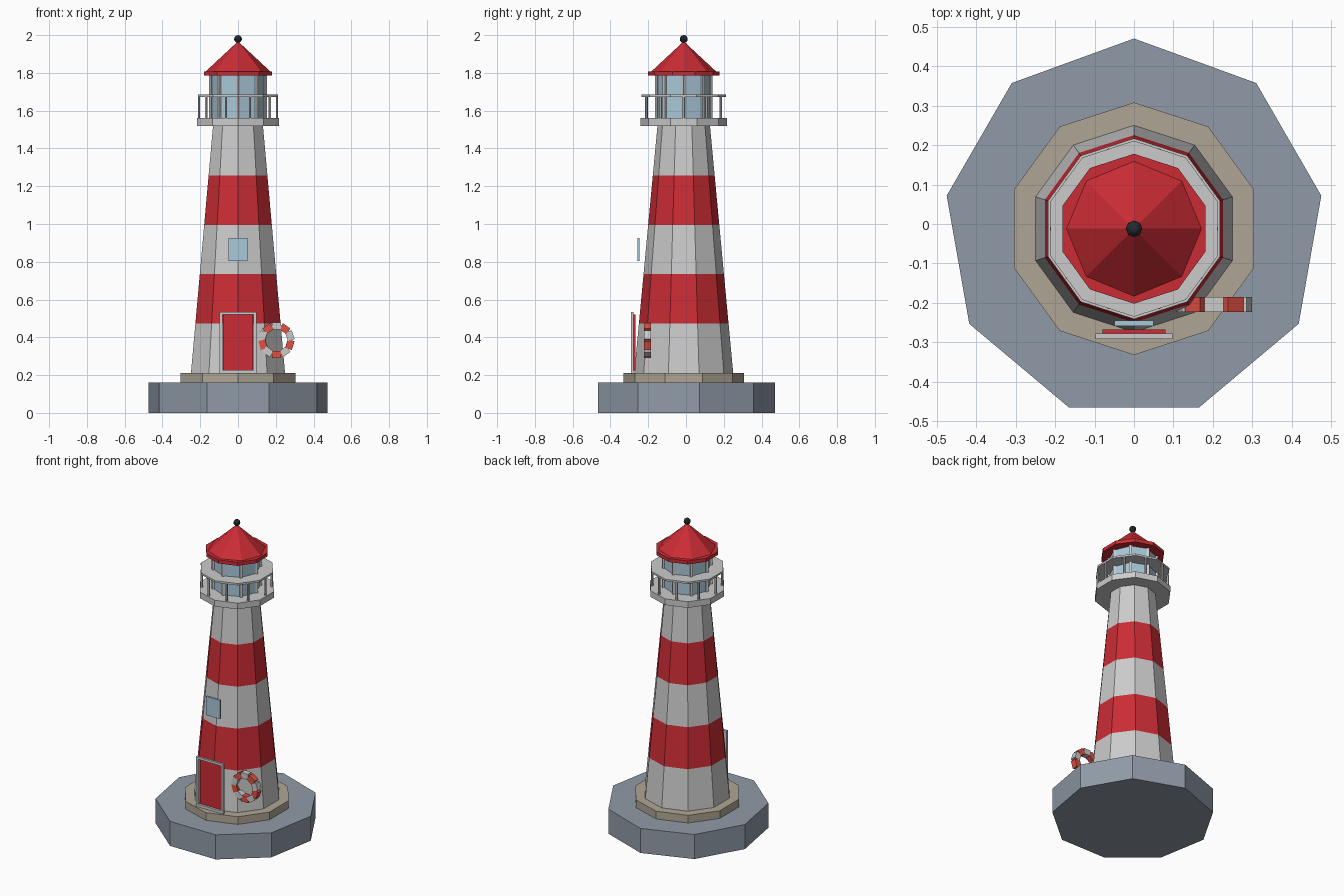
import bpy, bmesh
from math import sin, cos, pi, radians
from mathutils import Matrix

if "Cube" in bpy.data.objects:
    bpy.data.objects.remove(bpy.data.objects["Cube"])

CY = -0.012  # y of the tower axis


def material(name, r, g, b):
    m = bpy.data.materials.new(name)
    m.diffuse_color = (r, g, b, 1)
    m.use_nodes = True
    m.node_tree.nodes["Principled BSDF"].inputs["Base Color"].default_value = m.diffuse_color
    return m


RED = material("red_paint", 0.6, 0.025, 0.035)
ORANGE = material("buoy_red", 0.75, 0.08, 0.055)
STONE = material("slate_stone", 0.28, 0.33, 0.39)
SAND = material("sand_stone", 0.43, 0.38, 0.30)
GLASS = material("pale_glass", 0.40, 0.58, 0.70)
BLACK = material("black_metal", 0.02, 0.025, 0.03)


def finish(name, bm, mats=()):
    bmesh.ops.recalc_face_normals(bm, faces=bm.faces)
    me = bpy.data.meshes.new(name)
    bm.to_mesh(me)
    bm.free()
    for m in mats:
        me.materials.append(m)
    ob = bpy.data.objects.new(name, me)
    bpy.context.collection.objects.link(ob)
    return ob


def prism(name, n, r0, r1, z0, z1, mat=None, x=0, y=CY):
    """n-sided prism, frustum or cone with one corner at the back (+y)."""
    bm = bmesh.new()
    bmesh.ops.create_cone(bm, cap_ends=True, segments=n, radius1=r0, radius2=r1, depth=z1 - z0,
                          matrix=Matrix.Translation((x, y, (z0 + z1) / 2)))
    # put a corner exactly on +y
    v = min(bm.verts, key=lambda p: p.co.z)
    a = math_angle(v.co.x - x, v.co.y - y)
    bmesh.ops.rotate(bm, cent=(x, y, 0), matrix=Matrix.Rotation(pi / 2 - a, 3, 'Z'), verts=bm.verts)
    return finish(name, bm, [mat] if mat else [])


def math_angle(x, y):
    from math import atan2
    return atan2(y, x)


def box(name, x0, x1, y0, y1, z0, z1, mat=None):
    bm = bmesh.new()
    m = Matrix.Translation(((x0 + x1) / 2, (y0 + y1) / 2, (z0 + z1) / 2))
    m = m @ Matrix.Diagonal((x1 - x0, y1 - y0, z1 - z0, 1))
    bmesh.ops.create_cube(bm, size=1, matrix=m)
    return finish(name, bm, [mat] if mat else [])


# Foundation
prism("rock_base", 9, 0.482, 0.482, 0, 0.16, STONE)
prism("plinth", 10, 0.32, 0.32, 0.16, 0.21, SAND)

# Tapered tower with five alternating bands
WHITE = material("white_paint", 0.8, 0.8, 0.8)
bm = bmesh.new()
rings = []
for i in range(6):
    t = i / 5
    r, z = 0.262 + (0.139 - 0.262) * t, 0.21 + 1.31 * t
    rings.append([bm.verts.new((r * cos(pi / 2 + k * pi / 5), CY + r * sin(pi / 2 + k * pi / 5), z))
                  for k in range(10)])
for i in range(5):
    for k in range(10):
        j = (k + 1) % 10
        f = bm.faces.new((rings[i][k], rings[i][j], rings[i + 1][j], rings[i + 1][k]))
        f.material_index = i % 2
bm.faces.new(rings[0])
bm.faces.new(rings[-1])
finish("tower", bm, [WHITE, RED])

# Gallery and railing
prism("gallery_floor", 10, 0.229, 0.229, 1.52, 1.56)
prism("gallery_rail", 10, 0.223, 0.223, 1.673, 1.685)
for k in range(10):
    a = k * pi / 5
    prism(f"rail_post_{k + 1}", 6, 0.007, 0.007, 1.56, 1.675, None, 0.207 * cos(a), CY + 0.207 * sin(a))

# Lantern room
prism("lantern_glass", 8, 0.14, 0.14, 1.56, 1.786, GLASS)
for k in range(8):
    a = k * pi / 4
    prism(f"lantern_mullion_{k + 1}", 4, 0.011, 0.011, 1.56, 1.786, None, 0.142 * cos(a), CY + 0.142 * sin(a))

# Roof
prism("roof_eave", 10, 0.19, 0.19, 1.785, 1.808, RED)
prism("roof_cone", 8, 0.171, 0.0, 1.808, 1.967, RED)
bm = bmesh.new()
bmesh.ops.create_uvsphere(bm, u_segments=8, v_segments=6, radius=0.021,
                          matrix=Matrix.Translation((0, CY, 1.979)))
finish("roof_ball", bm, [BLACK])

# Window, door and door frame
box("window", -0.05, 0.05, -0.258, -0.245, 0.805, 0.927, GLASS)
box("door", -0.08, 0.08, -0.277, -0.267, 0.225, 0.52, RED)
for s, side in ((-1, "left"), (1, "right")):
    xs = sorted((s * 0.083, s * 0.098))
    box(f"door_frame_{side}", xs[0], xs[1], -0.292, -0.278, 0.21, 0.535)
box("door_frame_top", -0.083, 0.083, -0.292, -0.278, 0.52, 0.535)
box("door_frame_sill", -0.083, 0.083, -0.292, -0.278, 0.21, 0.227)

# Lifebuoy: ten blocks in a ring, alternating colours
bm = bmesh.new()
for k in range(10):
    m = (Matrix.Translation((0.203, -0.204, 0.385)) @ Matrix.Rotation(radians(90 + 36 * k), 4, 'Y')
         @ Matrix.Translation((0.075, 0, 0)) @ Matrix.Diagonal((0.037, 0.038, 0.048, 1)))
    for v in bmesh.ops.create_cube(bm, size=1, matrix=m)["verts"]:
        for f in v.link_faces:
            f.material_index = k % 2
finish("lifebuoy", bm, [ORANGE, WHITE])
